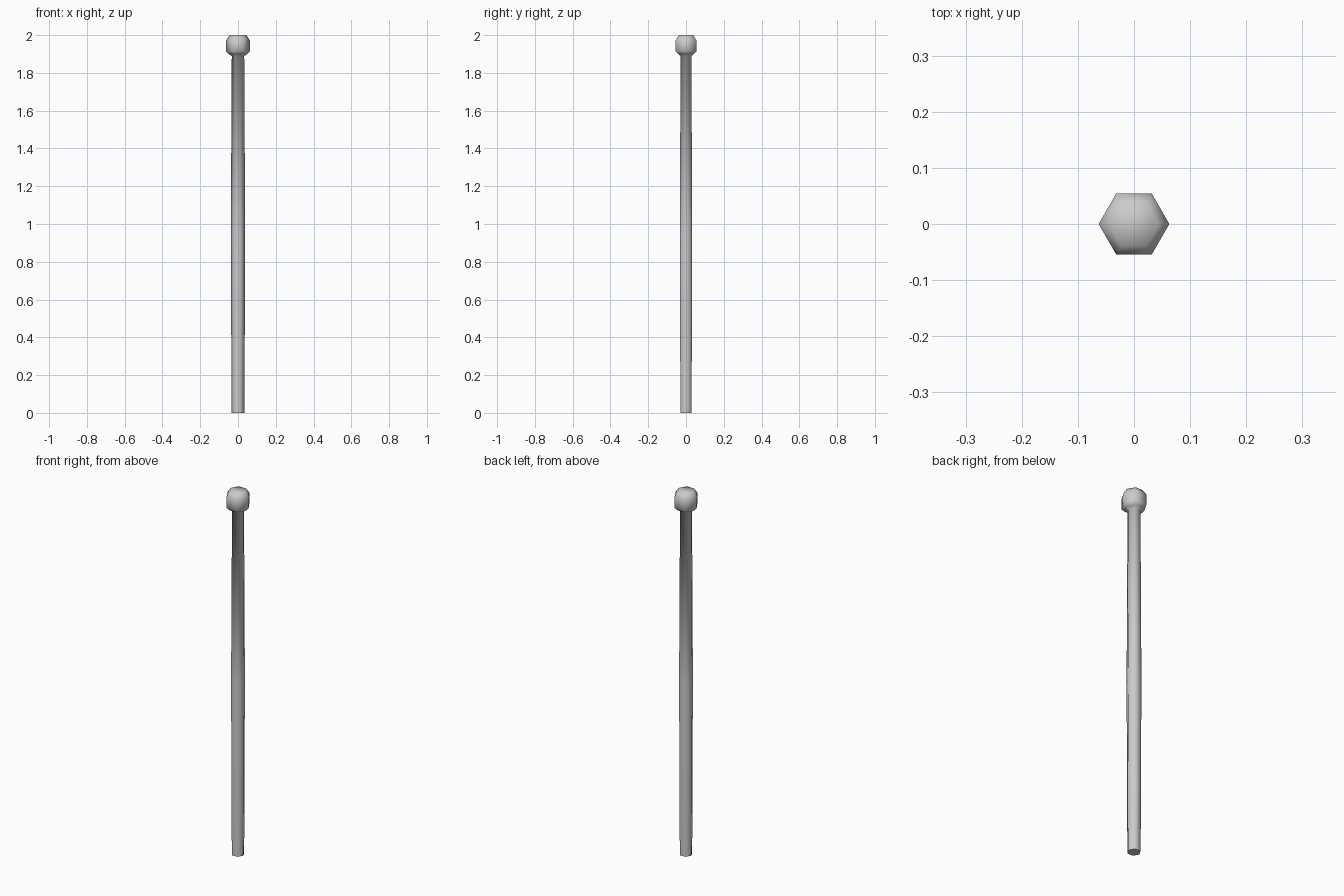
import bpy, bmesh, math

if "Cube" in bpy.data.objects:
    bpy.data.objects.remove(bpy.data.objects["Cube"])

SIDES = 6


def lathe(name, profile):
    """Six-sided closed solid from (radius, height) pairs, corners on the x axis."""
    bm = bmesh.new()
    rings = [[bm.verts.new((r * math.cos(math.tau * i / SIDES),
                            r * math.sin(math.tau * i / SIDES), z))
              for i in range(SIDES)] for r, z in profile]
    for low, high in zip(rings, rings[1:]):
        for i in range(SIDES):
            j = (i + 1) % SIDES
            bm.faces.new((low[i], low[j], high[j], high[i]))
    bm.faces.new(rings[0][::-1])
    bm.faces.new(rings[-1])
    for f in bm.faces:
        f.smooth = True
    mesh = bpy.data.meshes.new(name)
    bm.to_mesh(mesh)
    bm.free()
    obj = bpy.data.objects.new(name, mesh)
    bpy.context.collection.objects.link(obj)
    return obj


# Slightly swelling shaft running into a rounded end knob
pole = lathe("pole_with_knob", [
    (0.034, 0.0),
    (0.038, 0.95),
    (0.033, 1.89),
    (0.049, 1.9),
    (0.063, 1.914),
    (0.063, 1.973),
    (0.044, 2.0),
])
bpy.context.view_layer.objects.active = pole
pole.select_set(True)
bpy.ops.object.shade_smooth_by_angle(angle=math.radians(75))
